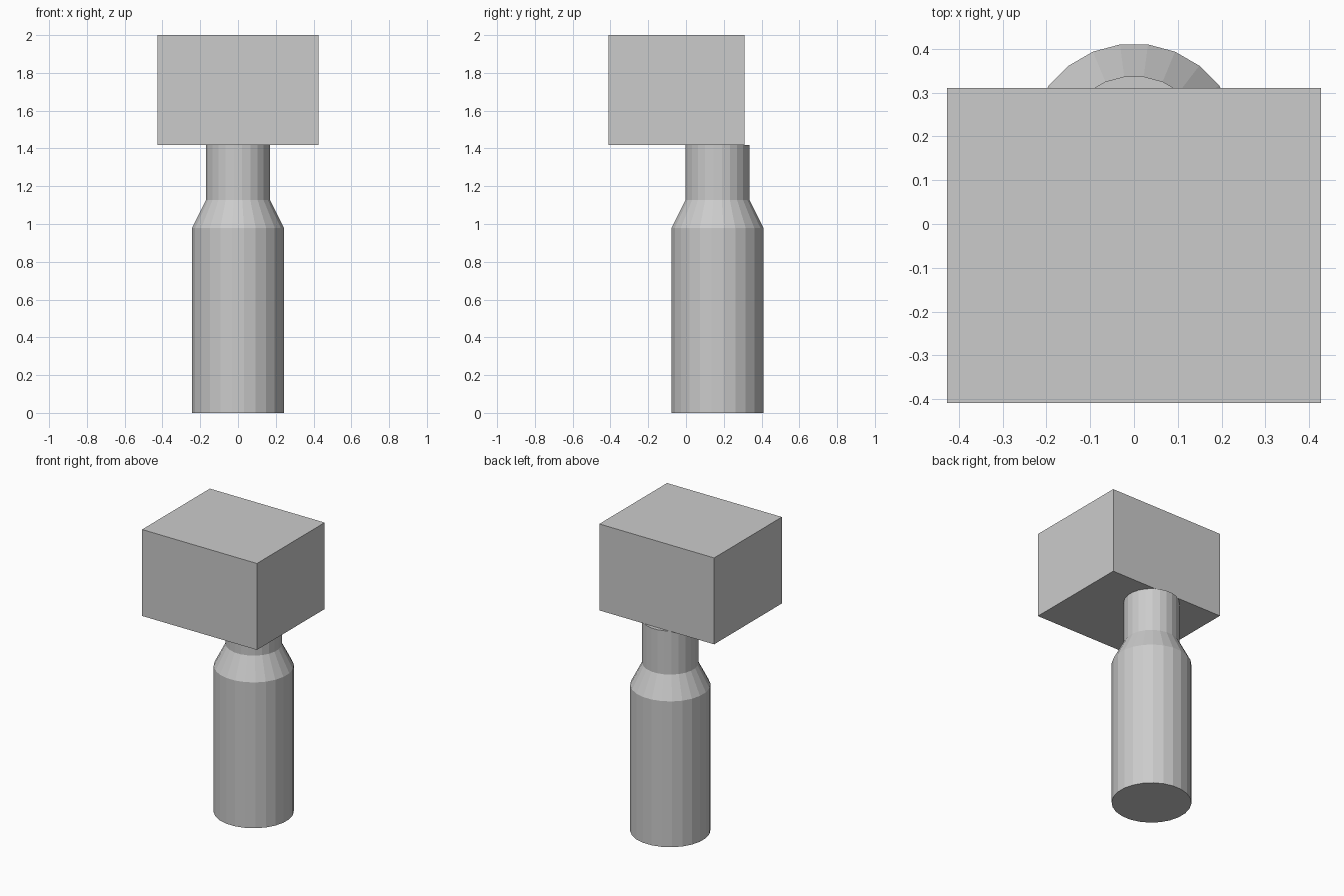
import bpy
import bmesh
from math import cos, sin, pi

cube = bpy.data.objects.get("Cube")
if cube:
    bpy.data.objects.remove(cube, do_unlink=True)

grey = bpy.data.materials.new("plain grey")
grey.use_nodes = True
colour = (0.6, 0.6, 0.6, 1)
grey.diffuse_color = colour
grey.node_tree.nodes["Principled BSDF"].inputs["Base Color"].default_value = colour


def add_object(name, bm):
    bmesh.ops.recalc_face_normals(bm, faces=bm.faces)
    mesh = bpy.data.meshes.new(name)
    bm.to_mesh(mesh)
    bm.free()
    mesh.materials.append(grey)
    obj = bpy.data.objects.new(name, mesh)
    bpy.context.collection.objects.link(obj)
    return obj


def turned(name, profile, centre_y, sides):
    """Capped, flat-shaded turned solid from (radius, height) pairs."""
    bm = bmesh.new()
    rings = []
    for radius, z in profile:
        angles = [2 * pi * (i + 0.5) / sides for i in range(sides)]
        rings.append([bm.verts.new((radius * cos(a), centre_y + radius * sin(a), z))
                      for a in angles])
    for low, high in zip(rings, rings[1:]):
        for i in range(sides):
            j = (i + 1) % sides
            bm.faces.new((low[i], low[j], high[j], high[i]))
    bm.faces.new(rings[0][::-1])
    bm.faces.new(rings[-1])
    return add_object(name, bm)


def box(name, low, high):
    bm = bmesh.new()
    bmesh.ops.create_cube(bm, size=1)
    for v in bm.verts:
        v.co = [a + (b - a) * (c + 0.5) for a, b, c in zip(low, high, v.co)]
    return add_object(name, bm)


# Handle: wide grip, sloped shoulder and narrow neck
turned("handle", [(0.245, 0), (0.245, 0.98), (0.171, 1.126), (0.171, 1.419)], 0.167, 24)

# Block head, set forward of the handle
box("head", (-0.427, -0.409, 1.419), (0.427, 0.311, 2))
